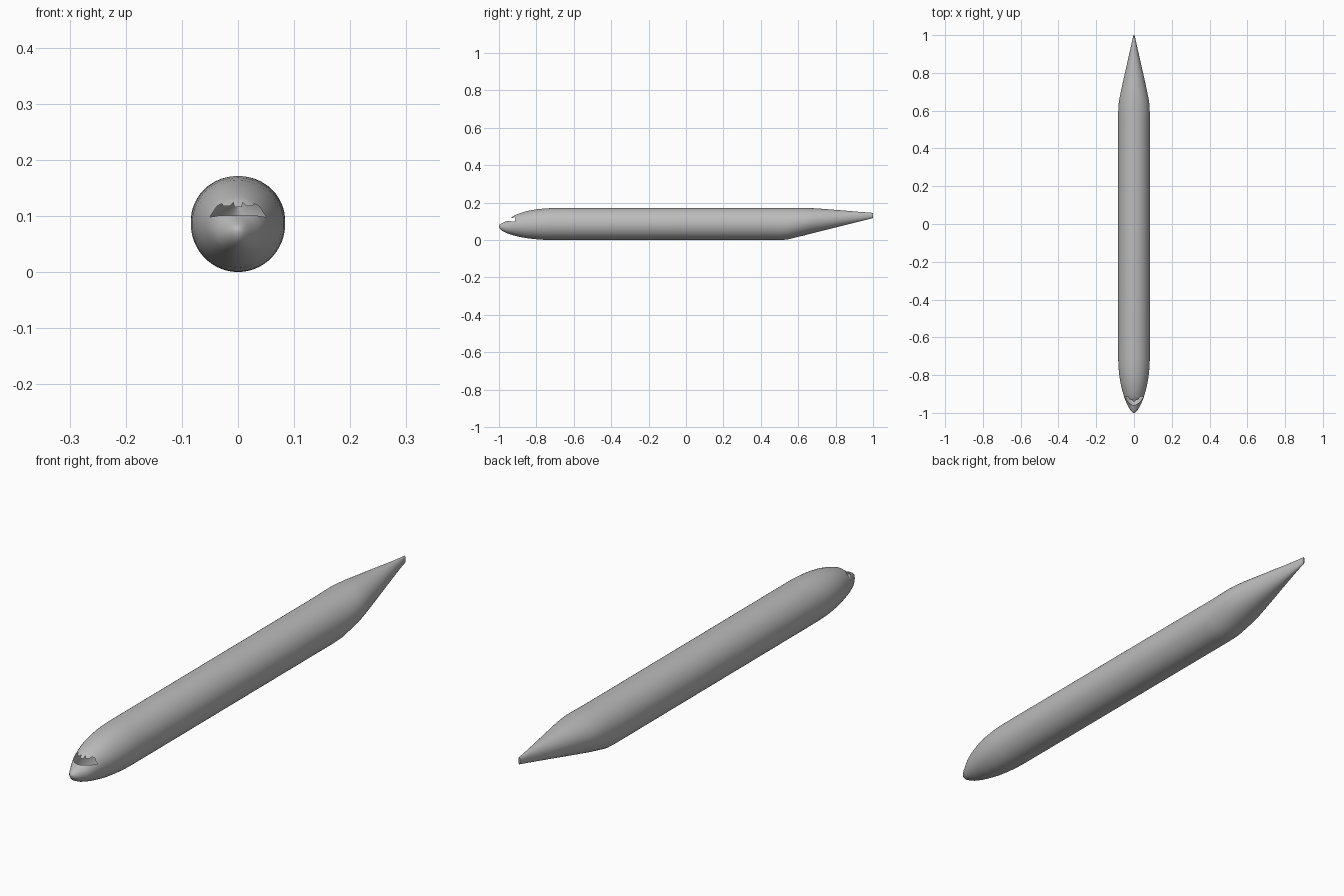
import bpy, bmesh, math
from mathutils import Vector

if "Cube" in bpy.data.objects:
    bpy.data.objects.remove(bpy.data.objects["Cube"])

SIDES = 64
# fuselage stations: y, half width, bottom z, top z
STATIONS = [
    (-1.0, .004, .070, .077), (-.995, .011, .060, .083), (-.985, .019, .050, .089),
    (-.97, .028, .042, .096), (-.955, .036, .035, .103), (-.94, .043, .030, .115),
    (-.92, .051, .024, .130), (-.90, .057, .019, .139), (-.87, .065, .013, .149),
    (-.84, .072, .008, .157), (-.80, .078, .004, .164), (-.76, .082, .001, .168),
    (-.71, .084, .0, .171), (0, .084, .0, .171), (.50, .084, .0, .171),
    (.54, .084, .002, .171), (.58, .084, .012, .171), (.63, .082, .024, .171),
    (.66, .078, .032, .1705), (.70, .070, .042, .169), (.76, .057, .057, .164),
    (.84, .039, .077, .158), (.92, .021, .097, .151), (1.0, .003, .117, .145),
]

paint = bpy.data.materials.new("grey_paint")
paint.diffuse_color = (0.5, 0.5, 0.5, 1)
paint.use_nodes = True
paint.node_tree.nodes["Principled BSDF"].inputs["Base Color"].default_value = paint.diffuse_color

# lofted body
bm = bmesh.new()
rings = []
for y, w, lo, hi in STATIONS:
    cz, h = (lo + hi) / 2, (hi - lo) / 2
    rings.append([bm.verts.new((w * math.cos(2 * math.pi * i / SIDES), y,
                                cz + h * math.sin(2 * math.pi * i / SIDES)))
                  for i in range(SIDES)])
for a, b in zip(rings, rings[1:]):
    for i in range(SIDES):
        j = (i + 1) % SIDES
        bm.faces.new((a[i], a[j], b[j], b[i]))
bm.faces.new(rings[0])
bm.faces.new(rings[-1])
bmesh.ops.recalc_face_normals(bm, faces=bm.faces[:])

# windscreen opening outline in x, z (right half, mirrored)
half = [(.03, .101), (.05, .098), (.038, .117), (.029, .122), (.026, .118),
        (.014, .118), (.008, .124), (.007, .116)]
outline = half + [(-x, z) for x, z in reversed(half)]


def inside(x, z):
    hit = False
    for (x1, z1), (x2, z2) in zip(outline, outline[1:] + outline[:1]):
        if (z1 > z) != (z2 > z) and x < x1 + (z - z1) * (x2 - x1) / (z2 - z1):
            hit = not hit
    return hit


def nose_top(f):
    c = f.calc_center_median()
    return c.y < -.89 and c.z > .085 and len(f.verts) < 30


# cut along each outline edge, then open the windscreen
for (x1, z1), (x2, z2) in zip(outline, outline[1:] + outline[:1]):
    faces = [f for f in bm.faces if nose_top(f)]
    edges = list({e for f in faces for e in f.edges})
    verts = list({v for f in faces for v in f.verts})
    bmesh.ops.bisect_plane(bm, geom=faces + edges + verts, dist=1e-6,
                           plane_co=Vector((x1, 0, z1)),
                           plane_no=Vector((z2 - z1, 0, x1 - x2)).normalized())
hole = []
for f in bm.faces:
    c = f.calc_center_median()
    if nose_top(f) and inside(c.x, c.z):
        hole.append(f)
bmesh.ops.delete(bm, geom=hole, context='FACES')

mesh = bpy.data.meshes.new("fuselage")
bm.to_mesh(mesh)
bm.free()
mesh.materials.append(paint)
body = bpy.data.objects.new("fuselage", mesh)
bpy.context.collection.objects.link(body)
bpy.context.view_layer.objects.active = body
body.select_set(True)
bpy.ops.object.shade_smooth_by_angle(angle=math.radians(40))
